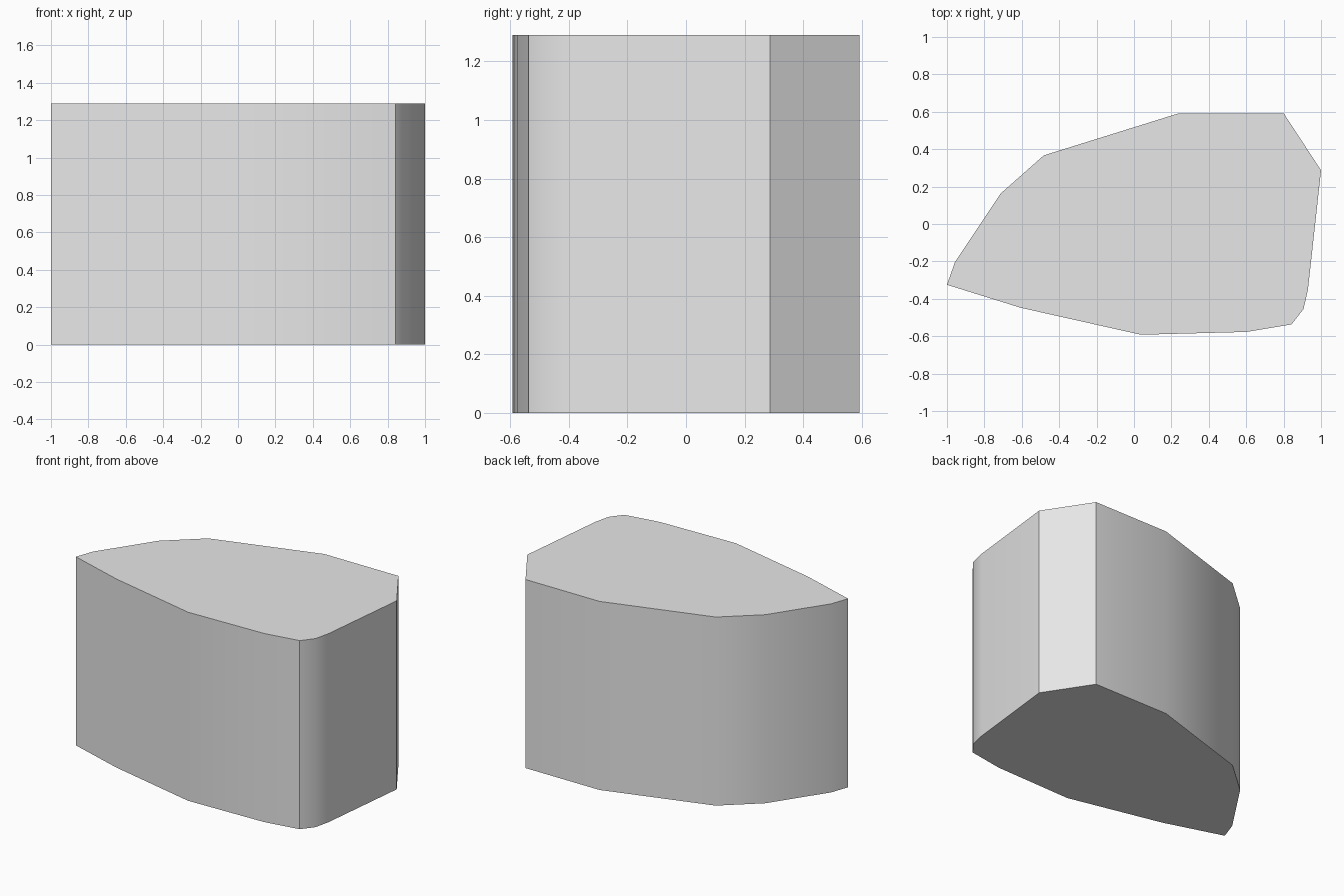
import bpy
import bmesh
import math

HEIGHT = 1.29

# Remove the default cube
cube = bpy.data.objects.get("Cube")
if cube:
    bpy.data.objects.remove(cube, do_unlink=True)

# Plain grey material
grey = bpy.data.materials.new("light_grey")
grey.use_nodes = True
color = (0.8, 0.8, 0.8, 1)
grey.diffuse_color = color
grey.node_tree.nodes["Principled BSDF"].inputs["Base Color"].default_value = color

# Footprint, counter-clockwise from the pointed end
outline = [
    (-1, -0.325), (-0.605, -0.448), (0.037, -0.592), (0.6, -0.577),
    (0.842, -0.537), (0.906, -0.455), (0.93, -0.35), (1, 0.287),
    (0.8, 0.592), (0.24, 0.592), (-0.482, 0.367), (-0.713, 0.163),
    (-0.957, -0.203),
]

# Extrude the footprint into a solid block
bm = bmesh.new()
base = bm.faces.new([bm.verts.new((x, y, 0)) for x, y in outline])
result = bmesh.ops.extrude_face_region(bm, geom=[base], use_keep_orig=True)
top_verts = [g for g in result["geom"] if isinstance(g, bmesh.types.BMVert)]
bmesh.ops.translate(bm, verts=top_verts, vec=(0, 0, HEIGHT))
bmesh.ops.recalc_face_normals(bm, faces=bm.faces)

mesh = bpy.data.meshes.new("faceted_block")
bm.to_mesh(mesh)
bm.free()
mesh.materials.append(grey)
block = bpy.data.objects.new("faceted_block", mesh)
bpy.context.collection.objects.link(block)

# Soften the shallow corners, keep the strong ones crisp
bpy.ops.object.select_all(action="DESELECT")
block.select_set(True)
bpy.context.view_layer.objects.active = block
bpy.ops.object.shade_smooth_by_angle(angle=math.radians(30))
